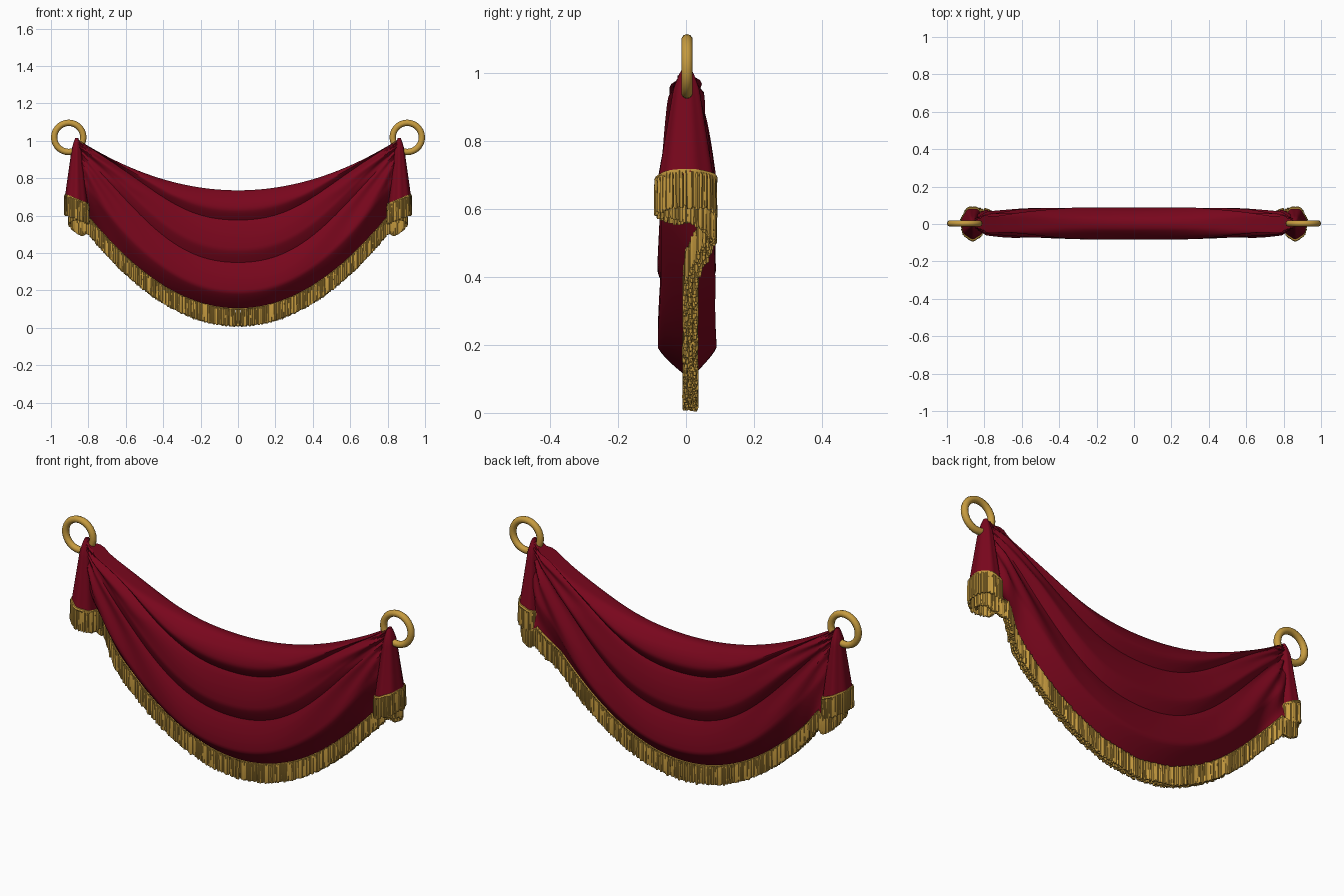
import bpy
import bmesh
import math
import random
from mathutils import Vector

random.seed(4)
if "Cube" in bpy.data.objects:
    bpy.data.objects.remove(bpy.data.objects["Cube"])


def material(name, colour):
    m = bpy.data.materials.new(name)
    m.use_nodes = True
    m.diffuse_color = colour
    m.node_tree.nodes["Principled BSDF"].inputs["Base Color"].default_value = colour
    return m


crimson = material("crimson velvet", (0.19, 0.002, 0.012, 1))
gold = material("antique gold", (0.57, 0.33, 0.05, 1))


def finish(bm, name, mat, angle=40):
    """Turn a half mesh into a mirrored, shaded object."""
    bmesh.ops.recalc_face_normals(bm, faces=bm.faces)
    mesh = bpy.data.meshes.new(name)
    bm.to_mesh(mesh)
    bm.free()
    mesh.materials.append(mat)
    ob = bpy.data.objects.new(name, mesh)
    bpy.context.collection.objects.link(ob)
    mirror = ob.modifiers.new("Mirror", 'MIRROR')
    mirror.merge_threshold = 0.0005
    bpy.ops.object.select_all(action='DESELECT')
    ob.select_set(True)
    bpy.context.view_layer.objects.active = ob
    bpy.ops.object.shade_smooth_by_angle(angle=math.radians(angle))


def loft(bm, rings):
    """Skin a list of closed rings of points."""
    rows = [[bm.verts.new(p) for p in ring] for ring in rings]
    for a, b in zip(rows, rows[1:]):
        n = len(a)
        for i in range(n):
            j = (i + 1) % n
            bm.faces.new((a[i], a[j], b[j], b[i]))
    return rows


def circle(n, spin=0.0):
    return [math.tau * (k + spin) / n for k in range(n)]


def top_edge(x):
    return 0.735 + 0.37 * x * x


def hem(x):
    return 0.1 + 0.77 * x * x


def hem_depth(x):
    """The hem swings to the back as it reaches the tail."""
    s = min(max((x - 0.68) / 0.13, 0), 1)
    return 0.012 + 0.055 * s * s * (3 - 2 * s)


# Each fold: first v, last v, start depth, end depth, share before the tuck
FOLDS = ((0, 0.25, 0.3, 0.64, 0.66), (0.25, 0.61, 0.64, 0.64, 0.7), (0.61, 1, 0.64, 0, 0.63))


def fold(v):
    """Bulge that swells slowly downwards, then tucks under sharply."""
    first, last, start, end, tuck = next(f for f in FOLDS if v <= f[1])
    p = (v - first) / (last - first)
    if p < tuck:
        return start + (1 - start) * math.sin(p / tuck * math.pi / 2) ** 0.8
    return 1 - (1 - end) * ((p - tuck) / (1 - tuck)) ** 1.25


def swag_point(x, v, side):
    top, low = top_edge(x), hem(x)
    z = top + (low - top) * v ** (1 + 4.5 * x ** 3)
    thick = 0.086 - 0.022 * (x / 0.8) ** 3
    thick = min(thick, 0.04 + 0.15 * (1 - z))
    if x > 0.79:
        thick *= 1 - 8 * (x - 0.79)
    y = thick * fold(v)
    # gathers fanning out from the ring
    fan = math.atan2(1.0 - z, 0.9 - x)
    edge = min(1, v * 8) * min(1, (1 - v) * 6)
    y += 0.007 * edge * min(1, (x / 0.65) ** 2) * (math.sin(fan * 26 + side) - 0.4)
    return Vector((x, side * y + 0.002 + (hem_depth(x) - 0.002) * v ** 12, z))


# Draped swag: closed cross-sections with overhanging folds
bm = bmesh.new()
COLS, ROWS = 44, 56
rings = []
for i in range(COLS + 1):
    x = 0.85 * i / COLS
    front = [swag_point(x, j / ROWS, -1) for j in range(ROWS + 1)]
    back = [swag_point(x, j / ROWS, 1) for j in range(ROWS, -1, -1)]
    rings.append(front + back)
rows = loft(bm, rings)
bm.faces.new(rows[-1])
bmesh.ops.remove_doubles(bm, verts=bm.verts, dist=0.0003)
finish(bm, "draped_swag", crimson)


# Gathered tails fanning out below the rings
def tail_point(angle, t):
    ca, sa = math.cos(angle), math.sin(angle)
    flare = min(1, t * 5) ** 0.7
    rx = 0.008 + 0.011 * flare + 0.042 * t
    ry = 0.012 + 0.016 * flare + 0.053 * t
    pleat = 1 + 0.035 * flare * math.sin(angle * 7)
    bottom = 0.685 + 0.025 * ca
    return Vector((0.862 + rx * ca * pleat,
                   0.002 + ry * sa * pleat, 1.014 + (bottom - 1.014) * t))


bm = bmesh.new()
rows = loft(bm, [[tail_point(a, t / 16) for a in circle(54)] for t in range(17)])
bm.faces.new(rows[0])
finish(bm, "gathered_tail", crimson)

# Inner turn of the tail, curling from the hem up inside the cone
CURL = [Vector(p) for p in ((0.8, 0.066, 0.59), (0.83, 0.078, 0.575), (0.865, 0.074, 0.59),
                            (0.9, 0.045, 0.625), (0.9, -0.02, 0.65), (0.865, -0.06, 0.66))]


def curl_point(t):
    s = min(t, 0.9999) * (len(CURL) - 1)
    k = int(s)
    return CURL[k].lerp(CURL[k + 1], s - k)


bm = bmesh.new()
strip = []
for i in range(21):
    p = curl_point(i / 20)
    strip.append((bm.verts.new(p), bm.verts.new(p.lerp(Vector((0.86, 0, 0.9)), 0.5))))
for a, b in zip(strip, strip[1:]):
    bm.faces.new((a[0], b[0], b[1], a[1]))
finish(bm, "curled_hem", crimson)


# Fringe: a cord along the edge with jittered hanging strands
def add_strand(bm, top, length, radius):
    sway = Vector((random.uniform(-1, 1), random.uniform(-1, 1), 0)) * 0.002
    angles = circle(5, random.random())
    rings = []
    for f, r in ((0, 0.8), (0.2, 1), (0.93, 1.05), (1, 0.75)):
        c = top + sway * f - Vector((0, 0, length * f))
        rings.append([c + Vector((math.cos(a), math.sin(a), 0)) * radius * r for a in angles])
    rows = loft(bm, rings)
    bm.faces.new(rows[0])
    bm.faces.new(rows[-1])


def add_fringe(name, path, count, layers, length):
    bm = bmesh.new()
    for i in range(count):
        for offset in layers:
            p = path((i + 0.3) / count)
            p.y += offset + random.uniform(-0.003, 0.003)
            p.z += random.uniform(-0.002, 0.004)
            add_strand(bm, p, length * random.uniform(0.95, 1.03), 0.0065)
    cord = []
    for i in range(61):
        p = path(i / 60)
        cord.append([p + Vector((0, math.cos(a), math.sin(a))) * 0.008 for a in circle(6)])
    loft(bm, cord)
    finish(bm, name, gold, 50)


def hem_path(t):
    x = 0.8 * (0.35 * t + 0.65 * t ** 0.82)
    return Vector((x, hem_depth(x), hem(x) + 0.002))


def tail_path(t):
    p = tail_point(math.tau * t, 1)
    p.y += 0.004 * math.sin(math.tau * t)
    return p


add_fringe("hem_fringe", hem_path, 98, (-0.013, 0.001, 0.015), 0.095)
add_fringe("tail_fringe", tail_path, 54, (0,), 0.108)
add_fringe("curl_fringe", curl_point, 30, (0, 0.006), 0.085)

# Hanging rings
bm = bmesh.new()
loops = []
for a in circle(28):
    out = Vector((math.cos(a), 0, math.sin(a)))
    loops.append([Vector((0.905, 0.003, 1.018)) + out * (0.078 + 0.017 * math.cos(b))
                  + Vector((0, 0.017 * math.sin(b), 0)) for b in circle(10)])
loft(bm, loops + [loops[0]])
bmesh.ops.remove_doubles(bm, verts=bm.verts, dist=0.0003)
finish(bm, "hanging_ring", gold)
